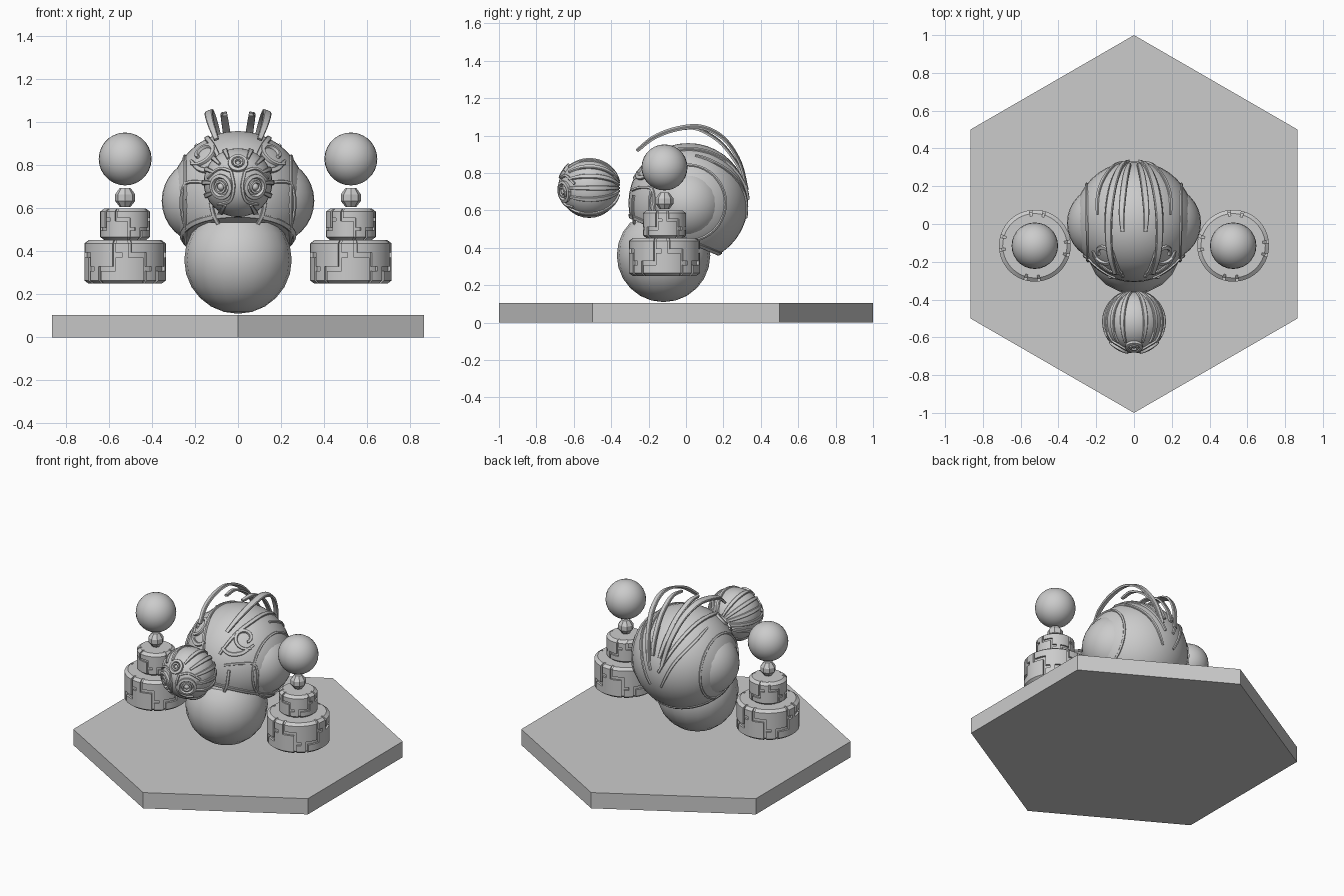
import bpy, bmesh, math
from mathutils import Vector as V

if "Cube" in bpy.data.objects:
    bpy.data.objects.remove(bpy.data.objects["Cube"])

grey = bpy.data.materials.new("stone grey")
grey.diffuse_color = (0.6, 0.6, 0.6, 1)
grey.use_nodes = True
grey.node_tree.nodes["Principled BSDF"].inputs["Base Color"].default_value = grey.diffuse_color


def finish(name, bm, smooth=True):
    bmesh.ops.recalc_face_normals(bm, faces=bm.faces)
    me = bpy.data.meshes.new(name)
    bm.to_mesh(me)
    bm.free()
    ob = bpy.data.objects.new(name, me)
    bpy.context.collection.objects.link(ob)
    me.materials.append(grey)
    if smooth:
        bpy.ops.object.select_all(action='DESELECT')
        ob.select_set(True)
        bpy.context.view_layer.objects.active = ob
        bpy.ops.object.shade_smooth_by_angle(angle=math.radians(35))
    return ob


def ball(name, c, r, seg=32, rings=16, cut=None):
    bm = bmesh.new()
    bmesh.ops.create_uvsphere(bm, u_segments=seg, v_segments=rings, radius=r)
    bmesh.ops.translate(bm, verts=bm.verts, vec=c)
    if cut:
        g = bm.verts[:] + bm.edges[:] + bm.faces[:]
        res = bmesh.ops.bisect_plane(bm, geom=g, plane_co=cut[0], plane_no=cut[1], clear_outer=True)
        es = [e for e in res['geom_cut'] if isinstance(e, bmesh.types.BMEdge)]
        bmesh.ops.holes_fill(bm, edges=es, sides=0)
    return finish(name, bm)


def sample(pts, n=8):
    """Smooth path through the points."""
    pts = [V(p) for p in pts]
    q = [2 * pts[0] - pts[1]] + pts + [2 * pts[-1] - pts[-2]]
    out = []
    for i in range(1, len(q) - 2):
        a, b, c, d = q[i - 1:i + 3]
        for k in range(n):
            t = k / n
            out.append(0.5 * (2 * b + (c - a) * t + (2 * a - 5 * b + 4 * c - d) * t * t
                              + (3 * b - a - 3 * c + d) * t ** 3))
    return out + [pts[-1]]


def ribbon(name, pts, c, w, t, r=None, taper=0.0):
    """Raised strip facing away from c; laid on a ball of radius r if given."""
    c = V(c)
    if r:
        pts = [c + (p - c).normalized() * r for p in pts]
    bm = bmesh.new()
    rows = []
    for i, p in enumerate(pts):
        up = (p - c).normalized()
        tan = pts[min(i + 1, len(pts) - 1)] - pts[max(i - 1, 0)]
        side = up.cross(tan).normalized()
        h = w / 2 * (1 - taper * abs(2 * i / (len(pts) - 1) - 1) ** 2)
        rows.append([bm.verts.new(p + side * s * h * k + up * u * t)
                     for s, k, u in ((-1, 1, -0.6), (-1, 1, 0.6), (-1, .75, 1),
                                     (1, .75, 1), (1, 1, 0.6), (1, 1, -0.6))])
    for a, b in zip(rows, rows[1:]):
        for j in range(6):
            bm.faces.new((a[j], a[(j + 1) % 6], b[(j + 1) % 6], b[j]))
    bm.faces.new(rows[0])
    bm.faces.new(rows[-1])
    return finish(name, bm)


def circle(c, axis, r, n=40, turns=1.0, r2=None):
    q = V(axis).to_track_quat('Z', 'Y')
    out = []
    for i in range(n + 1):
        a = 2 * math.pi * turns * i / n
        rr = r + ((r2 or r) - r) * i / n
        out.append(V(c) + q @ V((rr * math.cos(a), rr * math.sin(a), 0)))
    return out


def drum(name, cx, cy, r, z0, z1, periods, depth):
    """Drum whose shell is split by stepped grooves into raised plates."""
    h, ch, per = z1 - z0, 0.02, 10
    prof = [(r - depth - ch, z0), (r - depth, z0 + .015)]
    prof += [(r - depth, z0 + .015 + (h - .03) * k / 8) for k in range(1, 9)]
    prof += [(r - depth - ch, z1)]
    n = periods * per
    bm = bmesh.new()
    grid = [[bm.verts.new((cx + a * math.cos(2 * math.pi * i / n), cy + a * math.sin(2 * math.pi * i / n), z))
             for i in range(n)] for a, z in prof]
    solid = []
    for j in range(len(prof) - 1):
        for i in range(n):
            f = bm.faces.new((grid[j][i], grid[j][(i + 1) % n], grid[j + 1][(i + 1) % n], grid[j + 1][i]))
            k = i % per
            m = j if (i // per) % 2 else 9 - j
            groove = (k == 1 and m <= 3) or (m == 3 and 1 <= k <= 6) or (k == 6 and m >= 3) \
                or (m == 6 and 6 <= k <= 8)
            if not groove:
                solid.append(f)
    bm.faces.new(grid[0])
    bm.faces.new(grid[-1])
    res = bmesh.ops.extrude_face_region(bm, geom=solid)
    for v in res['geom']:
        if isinstance(v, bmesh.types.BMVert):
            d = V((v.co.x - cx, v.co.y - cy, 0)).normalized()
            v.co += d * depth
    return finish(name, bm)


# hexagonal base
bm = bmesh.new()
bmesh.ops.create_cone(bm, cap_ends=True, segments=6, radius1=1, radius2=1, depth=0.105)
for v in bm.verts:
    a = round((math.atan2(v.co.y, v.co.x) - math.pi / 2) / (math.pi / 3)) * math.pi / 3 + math.pi / 2
    v.co = (math.cos(a), math.sin(a), v.co.z + 0.0525)
finish("hexagonal_base", bm, False)

# body: hooded upper ball cut by a slanted plane, lower cup
C, R = V((0, 0.012, 0.64)), 0.32
slant = V((0, 0.42, 1)).normalized()
ball("upper_body", C, R, 40, 20, (V((0, .17, .365)), -slant))
ball("lower_body", (0, -0.12, 0.36), 0.25, 20, 12, (V((0, 0, .535)), V((0, 0, 1))))
ribbon("hood_rim", circle(C - slant * .185, slant, .26), C, .025, .006, R)

# central ridges of the hood
for s in (-1, 1):
    side = "right" if s > 0 else "left"
    ribbon(side + "_ridge", sample([(s * .03, .34, .66), (s * .09, .26, .8), (s * .14, .1, .92),
           (s * .14, -.06, .92), (s * .11, -.18, .88), (s * .06, -.28, .77)]), C, .025, .01, R, .4)
    ribbon(side + "_outer_ridge", sample([(s * .04, .32, .56), (s * .11, .28, .72), (s * .18, .16, .84),
           (s * .19, .05, .89)]), C, .02, .008, R, .4)

    # ears with surrounding ring
    ball(side + "_ear", (s * .155, .005, .635), .2)
    ribbon(side + "_ear_ring", circle((s * .25, .005, .64), (s, 0, 0), .205), C, .014, .007, R)

    # curled brow and cheek plate
    eye = V((s * .165, -.16, .86))
    q = (eye - C).normalized().to_track_quat('Z', 'Y')
    curl = [eye + q @ V((s * a * math.cos(t), a * math.sin(t), 0))
            for a, t in [(.028 + .045 * k / 36, -1.2 + 6.4 * k / 36) for k in range(37)]]
    ribbon(side + "_brow_curl", curl, C, .022, .012, R, .3)
    ribbon(side + "_brow_sweep", sample([(s * .24, -.16, .84), (s * .2, -.24, .8), (s * .13, -.28, .79),
           (s * .07, -.3, .83)]), C, .025, .01, R, .5)
    ribbon(side + "_cheek_edge", sample([(s * .1, -.29, .71), (s * .19, -.24, .725), (s * .25, -.18, .71),
           (s * .265, -.17, .62), (s * .255, -.16, .5)]), C, .014, .007, R)
    ribbon(side + "_mouth_edge", sample([(s * .13, -.28, .68), (s * .12, -.29, .58), (s * .09, -.27, .53)]),
           C, .018, .008, R)

    # free standing crest arcs
    ribbon(side + "_long_crest", sample([(s * .10, -.26, .92), (s * .125, -.17, .99), (s * .135, -.05, 1.035),
           (s * .13, .08, 1.045), (s * .11, .2, .985), (s * .08, .285, .86), (s * .05, .325, .71)]),
           (0, .05, .7), .04, .009, None, .4)
    ribbon(side + "_short_crest", sample([(s * .06, -.04, 1.035), (s * .065, .06, 1.035), (s * .055, .18, .965),
           (s * .04, .27, .85), (s * .025, .315, .75)]), (0, .05, .7), .034, .009, None, .4)

    # floating arms: two plated drums, bead and ball
    x, y = s * .525, -.115
    drum(side + "_large_drum", x, y, .19, .25, .452, 8, .013)
    drum(side + "_small_drum", x, y, .116, .452, .6, 6, .01)
    bm = bmesh.new()
    for r1, r2, z0, z1 in ((.025, .047, .607, .635), (.047, .047, .635, .665), (.047, .025, .665, .695)):
        g = bmesh.ops.create_cone(bm, cap_ends=True, segments=8, radius1=r1, radius2=r2, depth=z1 - z0)
        bmesh.ops.translate(bm, verts=g['verts'], vec=(x, y, (z0 + z1) / 2))
    finish(side + "_bead", bm, False)
    ball(side + "_arm_ball", (x, y, .83), .123, 28, 14)

# floating mask ball
H, HR = V((0, -.517, .72)), .16
ball("mask_ball", H, HR)


def meridian(phi, a0, a1, n=20):
    out = []
    for i in range(n + 1):
        a = math.radians(a0 + (a1 - a0) * i / n)
        p = math.radians(phi)
        out.append(H + HR * V((math.sin(a) * math.sin(p), -math.cos(a), math.sin(a) * math.cos(p))))
    return out


for k, phi in enumerate((22, 45, 67, 90, 112, 150)):
    for s in (-1, 1):
        ribbon("mask_band_%d" % k, meridian(s * phi, 48, 165), H, .026, .009, HR, .5)

# three round lenses on the mask
for k, (x, z, r) in enumerate(((0, .09, .036), (-.08, -.02, .05), (.08, -.02, .05))):
    d = V((x, -math.sqrt(HR ** 2 - x * x - z * z), z)).normalized()
    ribbon("lens_ring_%d" % k, circle(H + d * HR, d, r, 28), H, .02, .014, HR)
    ribbon("lens_inner_ring_%d" % k, circle(H + d * HR, d, r * .48, 20), H, .012, .014, HR)
    ball("lens_%d" % k, H + d * (HR - .003), r * .35, 16, 8)
for s in (-1, 1):
    ribbon("mask_chin_%d" % s, sample([(s * .03, -.66, .77), (s * .02, -.68, .7), (s * .04, -.66, .63),
           (s * .1, -.61, .61)]), H, .014, .008, HR)
    ribbon("mask_brow_%d" % s, sample([(s * .03, -.66, .77), (s * .08, -.63, .78), (s * .13, -.59, .74)]),
           H, .014, .008, HR)
